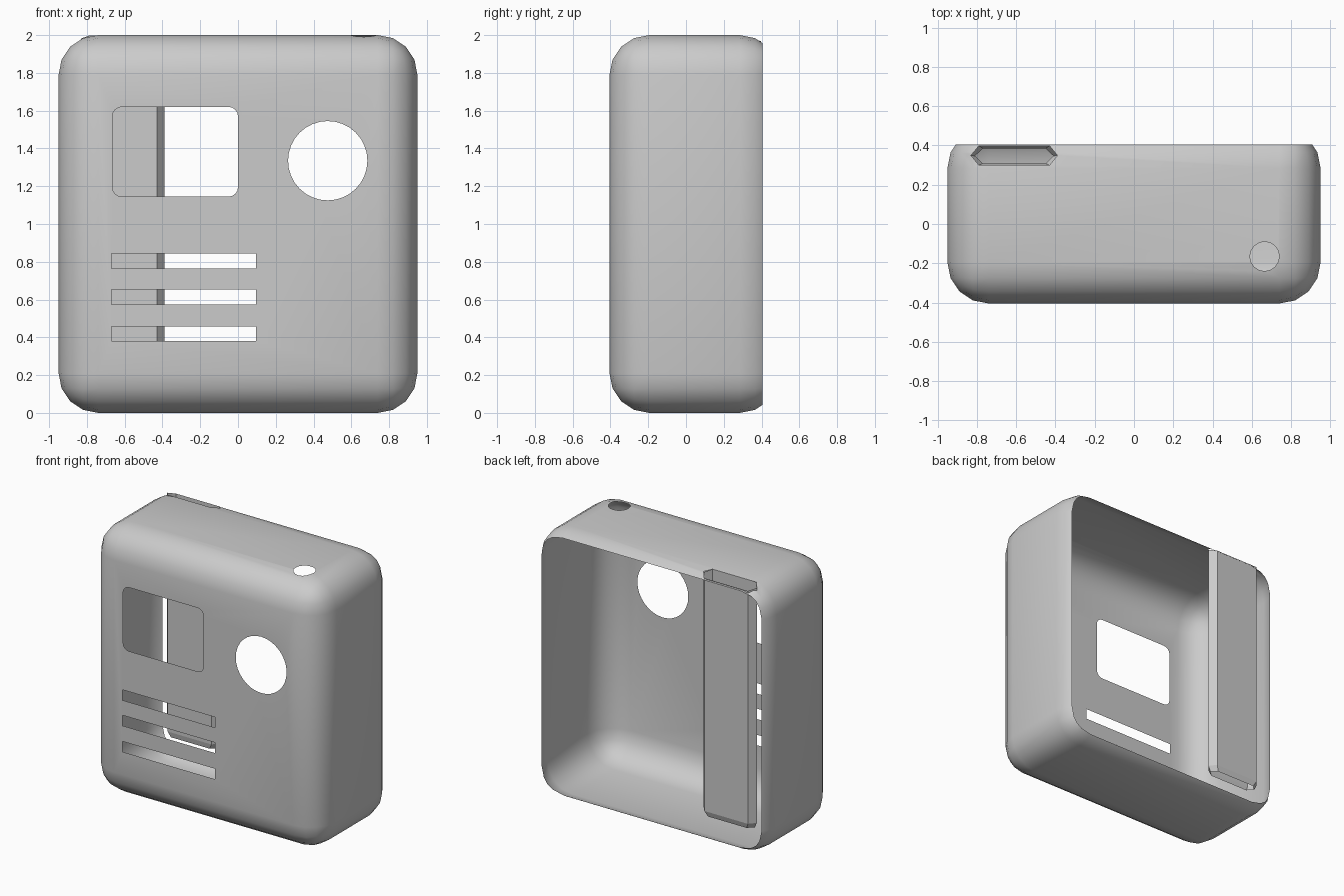
import bpy, bmesh, math
from mathutils import Vector

if "Cube" in bpy.data.objects:
    bpy.data.objects.remove(bpy.data.objects["Cube"])

grey = bpy.data.materials.new("plain_grey")
grey.use_nodes = True
grey.diffuse_color = (0.6, 0.6, 0.6, 1)
grey.node_tree.nodes["Principled BSDF"].inputs["Base Color"].default_value = grey.diffuse_color

HALF = Vector((0.95, 0.45, 1.0))     # rounded block before the back is sliced off
MID = Vector((0, 0.045, 1.0))
RADIUS, BACK = 0.21, 0.405


def add_object(name, bm):
    mesh = bpy.data.meshes.new(name)
    bm.to_mesh(mesh)
    bm.free()
    ob = bpy.data.objects.new(name, mesh)
    bpy.context.collection.objects.link(ob)
    return ob


def prism(name, outline, offset):
    """Closed solid swept from an outline along an offset."""
    bm = bmesh.new()
    face = bm.faces.new([bm.verts.new(p) for p in outline])
    ext = bmesh.ops.extrude_face_region(bm, geom=[face])["geom"]
    bmesh.ops.translate(bm, vec=offset, verts=[v for v in ext if isinstance(v, bmesh.types.BMVert)])
    bmesh.ops.recalc_face_normals(bm, faces=bm.faces)
    return add_object(name, bm)


def circle(cx, cy, r, n):
    return [(cx + r * math.cos(math.tau * i / n), cy + r * math.sin(math.tau * i / n)) for i in range(n)]


def rounded_rect(x0, x1, z0, z1, r, n=4):
    pts = []
    corners = ((x1 - r, z1 - r), (x0 + r, z1 - r), (x0 + r, z0 + r), (x1 - r, z0 + r))
    for k, (cx, cz) in enumerate(corners):
        for i in range(n + 1):
            a = math.pi / 2 * (k + i / n)
            pts.append((cx + r * math.cos(a), cz + r * math.sin(a)))
    return pts


def hexagon(x0, x1, y0, y1, chamfer):
    ym = (y0 + y1) / 2
    return [(x0, ym), (x0 + chamfer, y0), (x1 - chamfer, y0),
            (x1, ym), (x1 - chamfer, y1), (x0 + chamfer, y1)]


def depth(p):
    """Distance of a point below the rounded block's surface."""
    q = [abs(a) - h + RADIUS for a, h in zip(p - MID, HALF)]
    outside = Vector([max(c, 0) for c in q]).length
    return RADIUS - outside - min(max(q), 0)


# Rounded block
bm = bmesh.new()
bmesh.ops.create_cube(bm, size=2)
for v in bm.verts:
    v.co = Vector([c * h for c, h in zip(v.co, HALF)]) + MID
bmesh.ops.bevel(bm, geom=bm.edges[:], offset=RADIUS, segments=4, profile=0.5, affect="EDGES")
shell = add_object("case_shell", bm)

# Openings: window, round port, three vents, top button hole, card slot
front = [rounded_rect(-0.665, 0, 1.145, 1.62, 0.05), circle(0.475, 1.335, 0.21, 32)]
for z in (0.38, 0.575, 0.765):
    front.append([(-0.67, z), (0.095, z), (0.095, z + 0.078), (-0.67, z + 0.078)])
cutters = [prism("front_cutter", [(x, -0.6, z) for x, z in o], (0, 0.5, 0)) for o in front]
slot = hexagon(-0.83, -0.39, 0.3, 0.398, 0.04)
for o in (circle(0.665, -0.165, 0.075, 16), slot):
    cutters.append(prism("top_cutter", [(x, y, 1.7) for x, y in o], (0, 0, 0.5)))
for c in cutters:
    mod = shell.modifiers.new("opening", "BOOLEAN")
    mod.operation, mod.solver, mod.object = "DIFFERENCE", "EXACT", c

# Keep only the thin outer skin and slice the back off
evaluated = shell.evaluated_get(bpy.context.evaluated_depsgraph_get())
bm = bmesh.new()
bm.from_mesh(evaluated.to_mesh())
shell.modifiers.clear()
for c in cutters:
    bpy.data.objects.remove(c)
inner = [f for f in bm.faces if depth(f.calc_center_median()) > 0.02
         and (abs(f.normal.y) < 0.01 or f.calc_center_median().y > -0.39)
         and not any(abs(abs(c) - h) < 0.001 for c, h in zip(f.verts[0].co - MID, HALF)
                     if all(abs(abs((v.co - MID)[i]) - HALF[i]) < 0.001
                            for v in f.verts for i in range(3) if HALF[i] == h))]
bmesh.ops.delete(bm, geom=inner, context="FACES")
bmesh.ops.bisect_plane(bm, geom=bm.verts[:] + bm.edges[:] + bm.faces[:],
                       plane_co=(0, BACK, 0), plane_no=(0, 1, 0), clear_outer=True)
bm.to_mesh(shell.data)
bm.free()

# Open card sleeve hanging from the slot, slightly narrowed at its lower end
bm = bmesh.new()
small = hexagon(-0.81, -0.41, 0.308, 0.385, 0.04)
rings = [[bm.verts.new((x, y, 2.0 - 0.3 * (y - 0.29))) for x, y in slot],
         [bm.verts.new((x, y, 0.23)) for x, y in slot],
         [bm.verts.new((x, y, 0.19)) for x, y in small]]
for a, b in zip(rings, rings[1:]):
    for i in range(6):
        j = (i + 1) % 6
        bm.faces.new((a[i], b[i], b[j], a[j]))
bmesh.ops.recalc_face_normals(bm, faces=bm.faces)
sleeve = add_object("card_sleeve", bm)

for ob in (shell, sleeve):
    ob.data.materials.clear()
    ob.data.materials.append(grey)
bpy.ops.object.select_all(action="DESELECT")
shell.select_set(True)
bpy.context.view_layer.objects.active = shell
bpy.ops.object.shade_smooth_by_angle(angle=math.radians(30))
